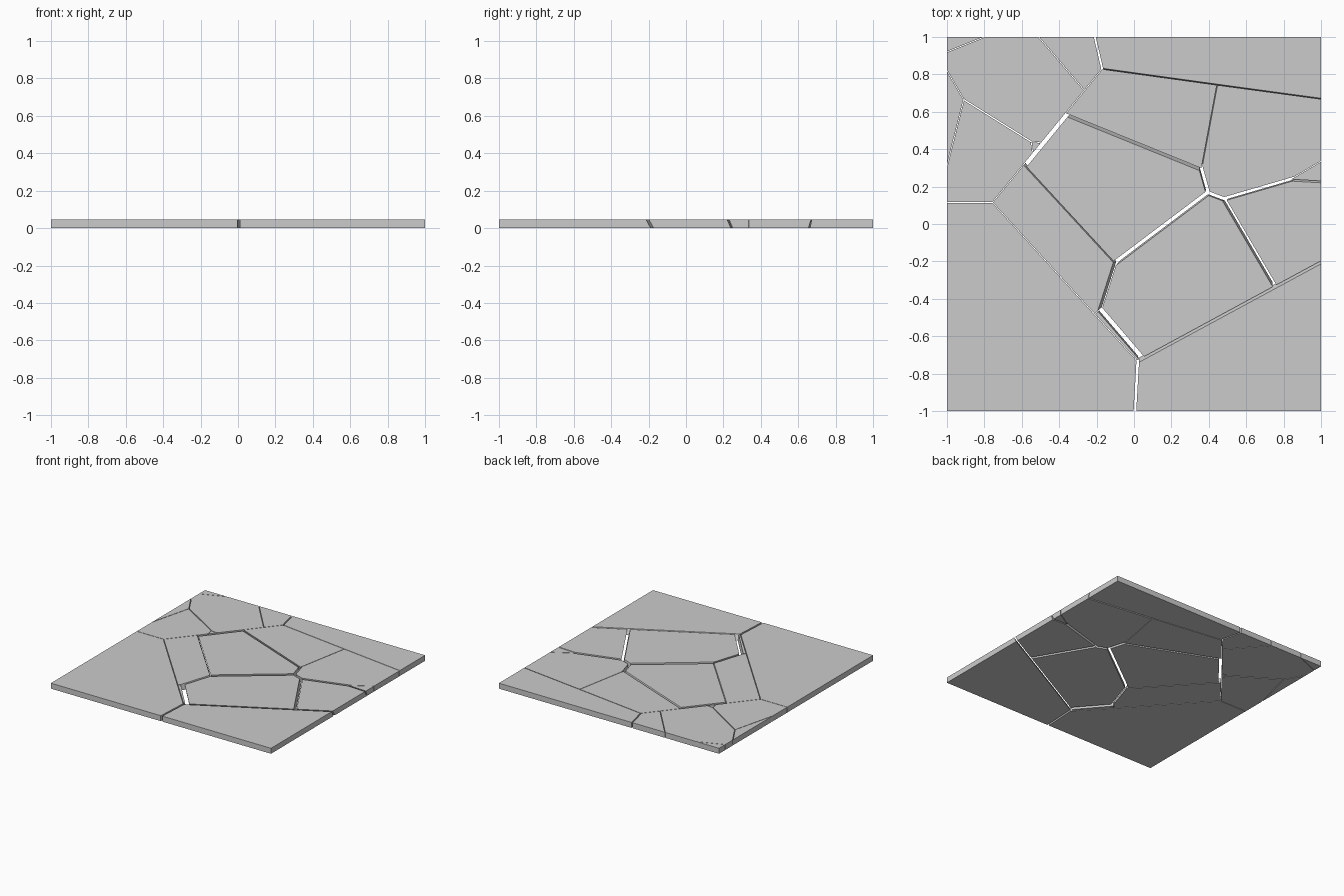
import bpy, bmesh
from mathutils import Vector

if "Cube" in bpy.data.objects:
    bpy.data.objects.remove(bpy.data.objects["Cube"])

T = 0.045          # slab thickness
THIN = 0.004       # hairline crack width

# crack junctions seen from above
P = dict(
    A=(-1, .115), B=(-.757, .115), C=(-.91, .665), D=(-1, .31), c=(-1, .82),
    E=(.02, -.735), e=(.045, -.7215), F=(.005, -1), G=(.755, -.337),
    H=(-.59, .318), I=(-.103, -.21), J=(-.182, -.457), K=(-.21, -.483),
    L=(-.37, .586), M=(.36, .29), N=(.395, .165), O=(.48, .133),
    P=(-.265, .714), Q=(-.17, .83), R=(.83, .235), S=(1, .225), s=(1, -.205),
    T=(.445, .745), U=(1, .67), W=(-.21, 1), X=(-.51, 1),
    Y=(-.55, .44), y=(-.495, .434), z=(-.54, .379), Z=(1, .335),
    a=(-1, .92), b=(-.8, 1),
    q=(-1, -1), r=(1, -1), t=(1, 1), u=(-1, 1))

# convex fragments, counterclockwise
PIECES = dict(
    front_left_fragment="AqFEB", front_right_fragment="FrsE",
    strip_fragment="BKJIH", sliver_fragment="KEeJ",
    lower_centre_fragment="JeGONI", upper_centre_fragment="HINML",
    right_fragment="GsSRO", right_chip="RSZ", upper_right_fragment="MNORZUT",
    upper_middle_fragment="LMTQ", back_right_fragment="QTUtW",
    back_middle_fragment="PQWX", back_left_fragment="CYyPXbac",
    left_fragment="ABzYCD", left_chip="DCc", small_chip="zyY", corner_chip="abu")

# wider cracks: gap, and shift of the bottom towards the left of the edge
CRACKS = dict(
    HL=(.04, 0), HI=(.006, .016), IN=(.026, .008), IJ=(.018, .014),
    Je=(.03, .008), Ee=(.014, .022), eG=(.014, .022), Gs=(.014, .022),
    Es=(.014, .022), EF=(.014, 0), LM=(.016, .016), MN=(.022, .006),
    NO=(.022, .006), OR=(.02, .006), RS=(.01, .02), OG=(.022, .012),
    TU=(.005, -.014), QT=(.005, -.008), WQ=(.01, 0), MT=(.004, .008),
    CY=(.007, 0))


def crack(i, j):
    if i + j in CRACKS:
        return CRACKS[i + j]
    g, t = CRACKS.get(j + i, (THIN, 0))
    return g, -t


def on_rim(p, q):
    return any(abs(p[k]) == 1 and p[k] == q[k] for k in (0, 1))


for name, ring in PIECES.items():
    bm = bmesh.new()
    bmesh.ops.create_cube(bm, size=1)
    bmesh.ops.scale(bm, vec=(2, 2, T), verts=bm.verts)
    bmesh.ops.translate(bm, vec=(0, 0, T / 2), verts=bm.verts)
    # trim the slab along each edge of the fragment
    for i, j in zip(ring, ring[1:] + ring[0]):
        p, q = P[i], P[j]
        if on_rim(p, q):
            continue
        gap, tilt = crack(i, j)
        d = Vector((q[0] - p[0], q[1] - p[1], 0)).normalized()
        left = Vector((-d.y, d.x, 0))
        co = Vector((p[0], p[1], T)) + left * gap / 2
        no = -(left + Vector((0, 0, tilt / T))).normalized()
        res = bmesh.ops.bisect_plane(
            bm, geom=bm.verts[:] + bm.edges[:] + bm.faces[:], dist=1e-6,
            plane_co=co, plane_no=no, clear_outer=True)
        rim = [e for e in bm.edges if e.is_boundary]
        if rim:
            bmesh.ops.holes_fill(bm, edges=rim, sides=0)
    bmesh.ops.recalc_face_normals(bm, faces=bm.faces)
    mesh = bpy.data.meshes.new(name)
    bm.to_mesh(mesh)
    bm.free()
    bpy.context.collection.objects.link(bpy.data.objects.new(name, mesh))
